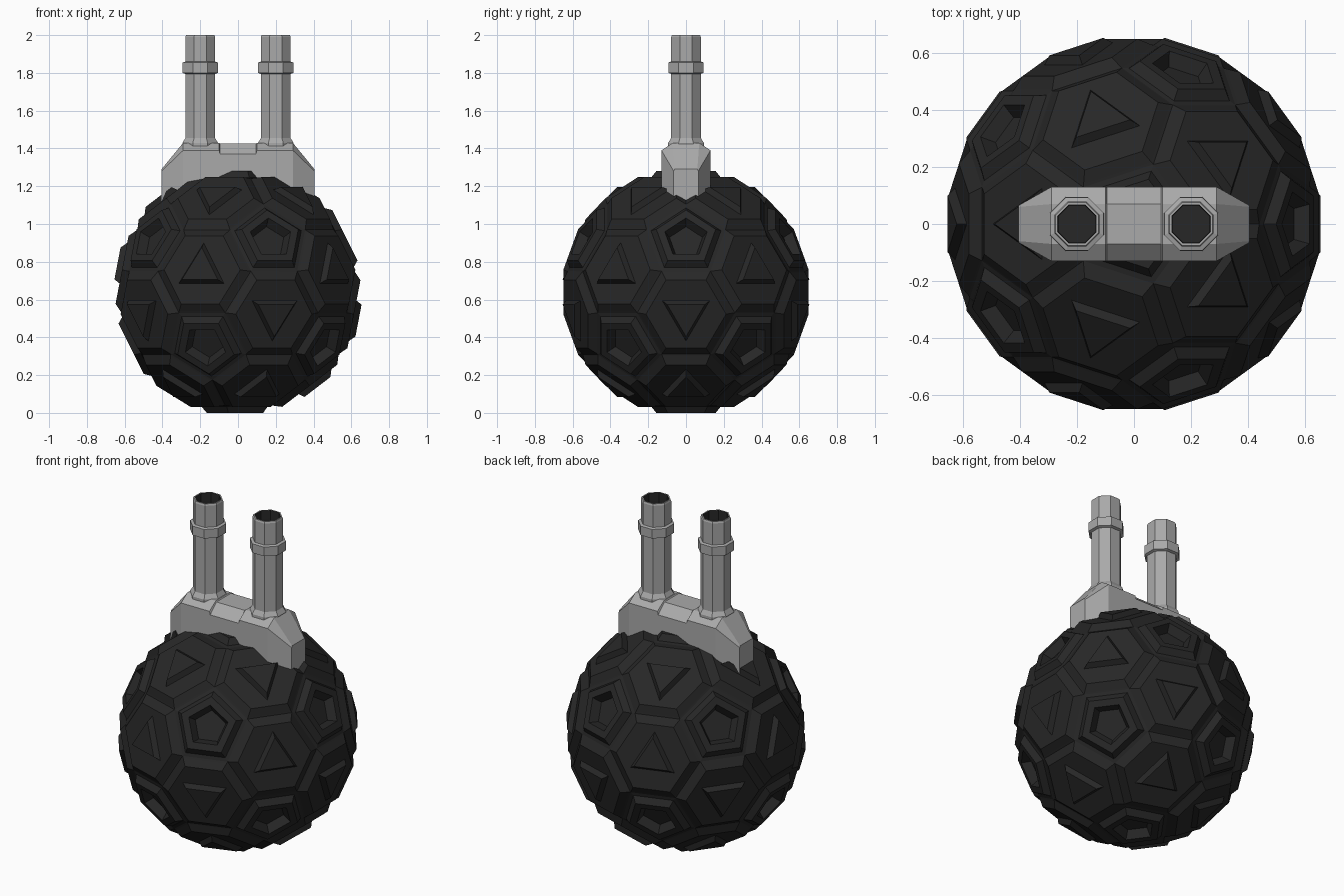
import bpy, bmesh, math
from itertools import combinations
from mathutils import Vector

if "Cube" in bpy.data.objects:
    bpy.data.objects.remove(bpy.data.objects["Cube"])

dark = bpy.data.materials.new("dark")
dark.diffuse_color = (0.02, 0.02, 0.02, 1)
dark.use_nodes = True
dark.node_tree.nodes["Principled BSDF"].inputs["Base Color"].default_value = dark.diffuse_color


def finish(bm, name, mats=()):
    bmesh.ops.remove_doubles(bm, verts=bm.verts, dist=0.0005)
    bmesh.ops.recalc_face_normals(bm, faces=bm.faces)
    me = bpy.data.meshes.new(name)
    bm.to_mesh(me)
    bm.free()
    for m in mats:
        me.materials.append(m)
    ob = bpy.data.objects.new(name, me)
    bpy.context.collection.objects.link(ob)
    return ob


def skin(bm, rings, cap_start=False, cap_end=True):
    """Bridge equal-length point rings with quads."""
    rows = [[bm.verts.new(p) for p in r] for r in rings]
    n = len(rows[0])
    for a, b in zip(rows, rows[1:]):
        for i in range(n):
            j = (i + 1) % n
            bm.faces.new((a[i], a[j], b[j], b[i]))
    if cap_start:
        bm.faces.new(rows[0][::-1])
    if cap_end:
        bm.faces.new(rows[-1])


# ---- Ball: truncated icosahedron with raised plates ----
C = Vector((0, 0, 0.64))
RV = 0.64


def panel(bm, n, ref, sides, phase, steps):
    n = n.normalized()
    u = (ref - n * ref.dot(n)).normalized()
    v = n.cross(u)
    angs = [phase + 2 * math.pi * k / sides for k in range(sides)]
    skin(bm, [[C + n * d + (u * math.cos(a) + v * math.sin(a)) * r
               for a in angs] for r, d in steps])


up, ring = 1 / math.sqrt(5), 2 / math.sqrt(5)
poles = [Vector((0, 0, 1)), Vector((0, 0, -1))]
for k in range(5):
    for off, z in ((0, up), (36, -up)):
        a = math.radians(72 * k + off)
        poles.append(Vector((ring * math.cos(a), ring * math.sin(a), z)))

near = lambda a, b: abs(a.dot(b) - up) < 0.01
bm = bmesh.new()
# framed pits on the pentagons
for p in poles:
    q = next(q for q in poles if near(p, q))
    panel(bm, p, q, 5, 0, [(0.3433 * RV, 0.9394 * RV), (0.195, 0.605), (0.165, 0.64),
                           (0.118, 0.64), (0.092, 0.59)])
# hexagon plates, each carrying a raised triangle
for a, b, c in combinations(poles, 3):
    if near(a, b) and near(b, c) and near(a, c):
        n = a + b + c
        panel(bm, n, a, 6, math.pi / 6, [(0.4035 * RV, 0.9149 * RV), (0.25, 0.592), (0.212, 0.625)])
        panel(bm, n, a, 3, math.pi / 3, [(0.15, 0.62), (0.115, 0.655)])
finish(bm, "ball", [dark])

# ---- Saddle block: sections lofted along x ----
bm = bmesh.new()
half = [(0.405, 0.065, 1.28, 0.06, 1.29), (0.29, 0.13, 1.39, 0.07, 1.43),
        (0.1, 0.13, 1.39, 0.07, 1.43), (0.095, 0.13, 1.37, 0.07, 1.425)]
sections = [(-h[0],) + h[1:] for h in half] + half[::-1]
skin(bm, [[(x, -ys, 1.05), (x, -ys, zs), (x, -yt, zt), (x, yt, zt), (x, ys, zs), (x, ys, 1.05)]
          for x, ys, zs, yt, zt in sections], cap_start=True)
finish(bm, "saddle_block")

# ---- Pipes: octagonal profile with flared foot, collar and bore ----
outer = [(0.102, 1.41), (0.102, 1.43), (0.085, 1.455), (0.085, 1.795), (0.101, 1.8),
         (0.101, 1.855), (0.085, 1.86), (0.085, 1.99), (0.081, 2.0), (0.073, 2.0)]
bore = [(0.073, 2.0), (0.071, 1.95), (0.071, 1.8)]


def octagons(x, prof):
    angs = [math.pi / 8 + k * math.pi / 4 for k in range(8)]
    return [[(x + r * math.cos(a), r * math.sin(a), z) for a in angs] for r, z in prof]


grey = bpy.data.materials.new("grey")
grey.diffuse_color = (0.4, 0.4, 0.4, 1)
grey.use_nodes = True
grey.node_tree.nodes["Principled BSDF"].inputs["Base Color"].default_value = grey.diffuse_color
for side, x in (("left", -0.2), ("right", 0.2)):
    bm = bmesh.new()
    skin(bm, octagons(x, outer), cap_start=True, cap_end=False)
    count = len(bm.faces)
    skin(bm, octagons(x, bore))
    for i, f in enumerate(bm.faces):
        f.material_index = int(i >= count)
    finish(bm, side + "_pipe", [grey, dark])
bpy.data.objects["saddle_block"].data.materials.append(grey)
